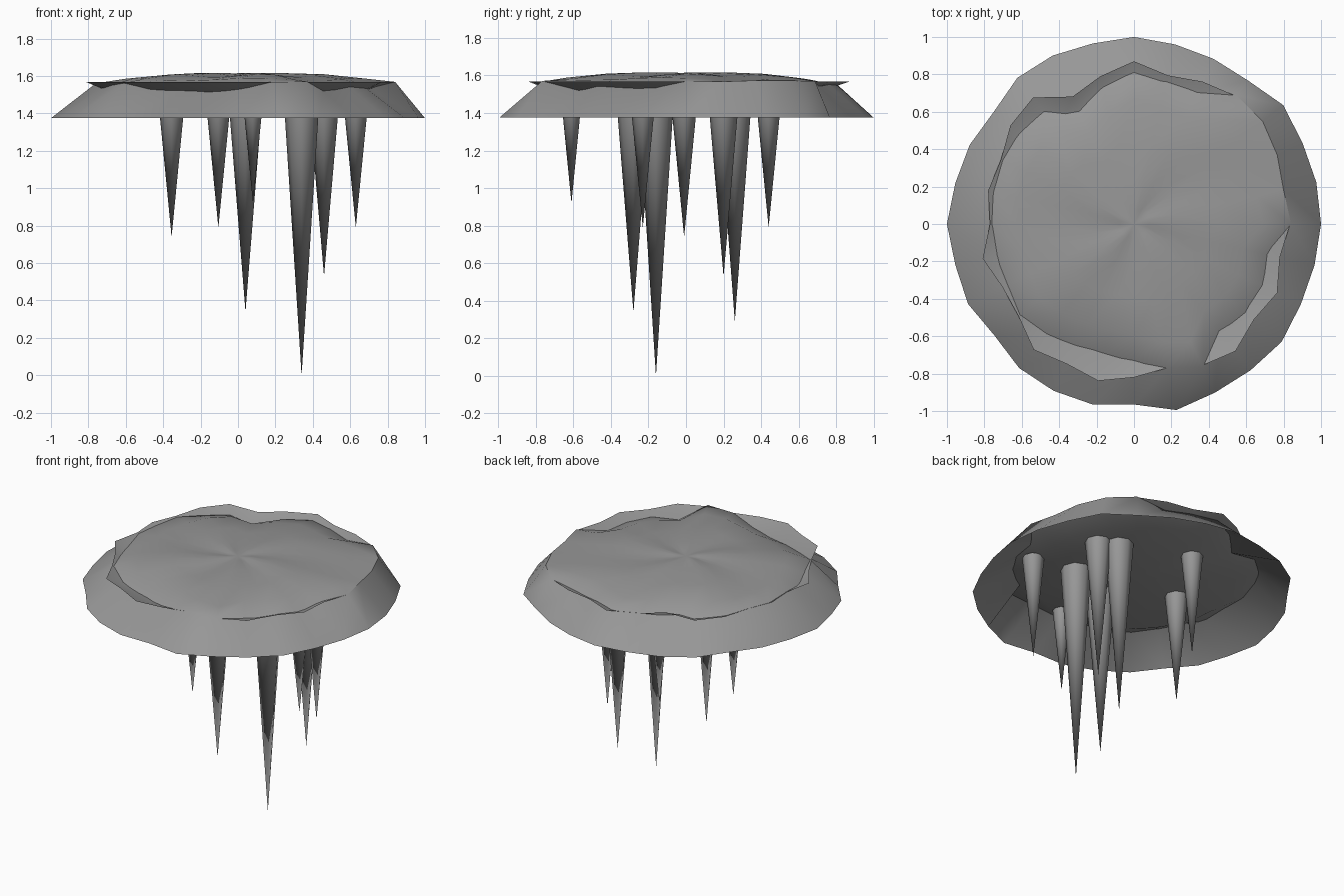
import bpy, bmesh, math

if "Cube" in bpy.data.objects:
    bpy.data.objects.remove(bpy.data.objects["Cube"])

N = 28          # sides around the slab
STEP = 2 * math.pi / N

# radii around the slab, counter-clockwise from +x
RIM = [1.0, 1.0, 1.0, 1.02, .98, .98, .985, 1.0, .99, 1.0, 1.0, .96, .975, .98,
       1.0, .98, .985, .955, .985, .99, .99, .965, 1.02, 1.0, 1.0, 1.01, .99, .99]
SHOULDER = [.84, .82, .85, .88, .88, .78, .78, .81, .75, .67, .77, .78, .78, .77,
            .76, .75, .75, .78, .75, .72, .71, .73, .79, .85, .73, .76, .76, .73]
LEDGE = [.835, .82, .82, .85, .875, .845, .815, .87, .81, .756, .865, .845, .79, .80,
         .77, .83, .78, .79, .86, .83, .86, .82, .79, .84, .87, .82, .85, .80]
CEILING, LEDGE_Z, DISH_R = 1.49, 1.567, .64

stone = bpy.data.materials.new("dark_stone")
stone.diffuse_color = (.31, .31, .31, 1)
stone.use_nodes = True
stone.node_tree.nodes["Principled BSDF"].inputs["Base Color"].default_value = stone.diffuse_color


def add_object(name, bm, angle):
    bmesh.ops.recalc_face_normals(bm, faces=bm.faces)
    mesh = bpy.data.meshes.new(name)
    bm.to_mesh(mesh)
    bm.free()
    mesh.materials.append(stone)
    ob = bpy.data.objects.new(name, mesh)
    bpy.context.collection.objects.link(ob)
    bpy.ops.object.select_all(action='DESELECT')
    ob.select_set(True)
    bpy.context.view_layer.objects.active = ob
    bpy.ops.object.shade_smooth_by_angle(angle=math.radians(angle))
    return ob


def ring(bm, radii, height):
    return [bm.verts.new((r * math.cos(i * STEP), r * math.sin(i * STEP), height(i, r)))
            for i, r in enumerate(radii)]


def bridge(bm, a, b):
    for i in range(len(a)):
        j = (i + 1) % len(a)
        bm.faces.new((a[i], a[j], b[j], b[i]))


def fan(bm, loop, z):
    hub = bm.verts.new((0, 0, z))
    for i in range(N):
        bm.faces.new((loop[i], loop[(i + 1) % N], hub))


def swirl(base, amount):
    # spiral ridges twisting about the centre
    return lambda i, r: base + amount * math.sin(5 * i * STEP + 4 * r)


def shoulder_z(i, r):
    # height where the shell passes through the dished ledge
    t = (r - DISH_R) / (LEDGE[i] - DISH_R)
    return CEILING + (LEDGE_Z - CEILING) * min(max(t, .2), 1.08)


# open-bottomed rock shell with a sloping side and swirled crown
bm = bmesh.new()
rings = [ring(bm, RIM, lambda i, r: 1.375), ring(bm, SHOULDER, shoulder_z)]
for scale, z, amount in ((.82, 1.583, .007), (.55, 1.602, .008),
                         (.28, 1.61, .007), (.1, 1.612, .004)):
    rings.append(ring(bm, [s * scale for s in SHOULDER], swirl(z, amount)))
for a, b in zip(rings, rings[1:]):
    bridge(bm, a, b)
fan(bm, rings[-1], 1.61)
add_object("rock_shell", bm, 40)

# dished ragged ledge cutting through the shell, also the ceiling underneath
bm = bmesh.new()
edge = ring(bm, LEDGE, lambda i, r: LEDGE_Z)
inner = ring(bm, [DISH_R] * N, lambda i, r: CEILING)
bridge(bm, edge, inner)
fan(bm, inner, CEILING)
add_object("ledge", bm, 40)

# hanging spikes: tip x, y, z and top radius
SPIKES = [(.34, -.16, 0, .097), (.34, .26, .29, .092), (.04, -.28, .34, .093),
          (.46, .20, .53, .084), (-.355, -.01, .74, .074), (-.105, .44, .79, .07),
          (.63, -.23, .79, .07), (.08, -.61, .92, .057)]
TOP = 1.5
for n, (x, y, z, r) in enumerate(SPIKES, 1):
    bm = bmesh.new()
    bmesh.ops.create_cone(bm, cap_ends=True, segments=8, radius1=0, radius2=r, depth=TOP - z)
    bmesh.ops.remove_doubles(bm, verts=bm.verts, dist=1e-5)
    bmesh.ops.translate(bm, verts=bm.verts, vec=(x, y, (TOP + z) / 2))
    add_object(f"hanging_spike_{n}", bm, 60)
